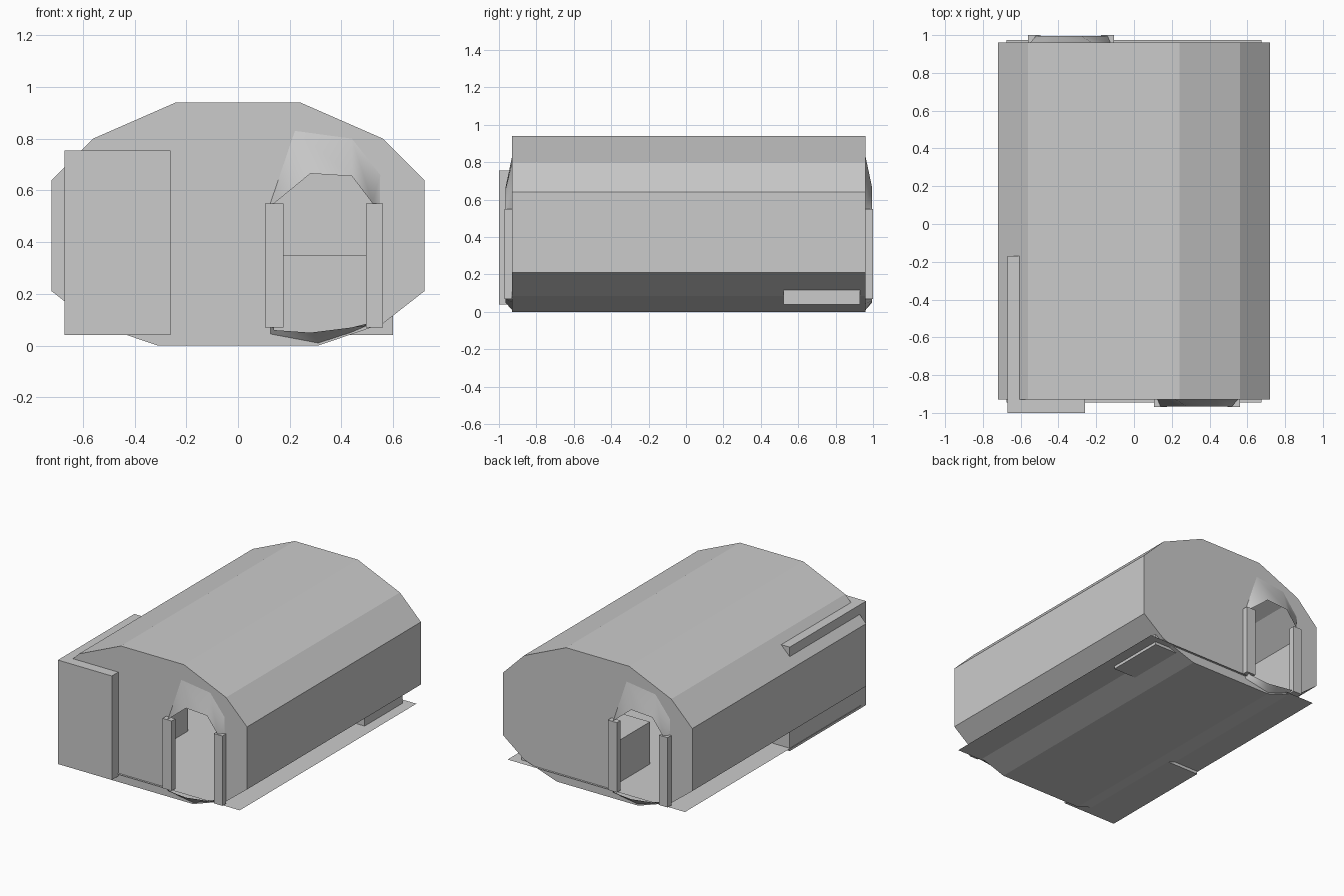
import bpy, bmesh

if "Cube" in bpy.data.objects:
    bpy.data.objects.remove(bpy.data.objects["Cube"])

YC, HALF = 0.015, 0.945          # hull centre and half length along y
LIP = 0.035                      # how far the door surrounds stick out

# right half of the hull cross-section, bottom to top (x, z)
HALF_PROFILE = [(0.31, 0), (0.56, 0.085), (0.72, 0.21), (0.72, 0.64), (0.56, 0.80), (0.24, 0.94)]
PROFILE = HALF_PROFILE + [(-x, z) for x, z in reversed(HALF_PROFILE)]
# doorway: opening edge and the wider edge where its lip meets the wall
OPENING = [(0.14, 0.55), (0.28, 0.665), (0.44, 0.655), (0.52, 0.55),
           (0.52, 0.078), (0.44, 0.07), (0.28, 0.05), (0.14, 0.06)]
LIP_BASE = [(0.125, 0.55), (0.22, 0.83), (0.44, 0.80), (0.55, 0.66),
            (0.54, 0.095), (0.44, 0.052), (0.31, 0.01), (0.125, 0.045)]


def finish(bm, name):
    mesh = bpy.data.meshes.new(name)
    bm.to_mesh(mesh)
    bm.free()
    ob = bpy.data.objects.new(name, mesh)
    bpy.context.collection.objects.link(ob)
    return ob


def box(name, x0, x1, y0, y1, z0, z1):
    bm = bmesh.new()
    bmesh.ops.create_cube(bm, size=1)
    for v in bm.verts:
        v.co = ((x0, x1)[v.co.x > 0], (y0, y1)[v.co.y > 0], (z0, z1)[v.co.z > 0])
    return finish(bm, name)


def ring(bm, pts, y, side):
    return [bm.verts.new((x * side, y, z)) for x, z in pts]


def bridge(bm, a, b, smooth=False):
    n = len(a)
    for i in range(n):
        j = (i + 1) % n
        bm.faces.new((a[i], a[j], b[j], b[i])).smooth = smooth


def loop_edges(bm, vs):
    return [bm.edges.get((vs[i - 1], vs[i])) for i in range(len(vs))]


# hull: faceted tube with a doorway in each end wall
bm = bmesh.new()
front = ring(bm, PROFILE, YC - HALF, 1)
back = ring(bm, PROFILE, YC + HALF, 1)
bridge(bm, front, back)
for rim, side in ((front, 1), (back, -1)):
    y = YC - side * HALF
    base = ring(bm, LIP_BASE, y, side)
    bridge(bm, base, ring(bm, OPENING, y - side * LIP, side), True)
    bmesh.ops.triangle_fill(bm, use_beauty=True, normal=(0, -side, 0),
                            edges=loop_edges(bm, rim) + loop_edges(bm, base))
bmesh.ops.recalc_face_normals(bm, faces=bm.faces)
finish(bm, "hull")

# thin floor sheet
bm = bmesh.new()
bmesh.ops.create_grid(bm, x_segments=1, y_segments=1, size=1)
for v in bm.verts:
    v.co = (v.co.x * 0.675, YC + v.co.y * 0.96, 0.06)
finish(bm, "floor")

# door posts, the back pair is the front pair turned half round
for side, end in ((1, "front"), (-1, "back")):
    ys = sorted((YC - side * HALF, YC - side * (HALF + 0.04)))
    for a, b, which in ((0.105, 0.175, "inner"), (0.495, 0.56, "outer")):
        xs = sorted((a * side, b * side))
        box(f"{end}_{which}_door_post", *xs, *ys, 0.07, 0.55)

# storage blocks that poke through the shell
box("tall_cabinet", -0.67, -0.26, -1.0, -0.17, 0.04, 0.755)
box("low_bench", -0.09, 0.60, 0.52, 0.93, 0.04, 0.35)
